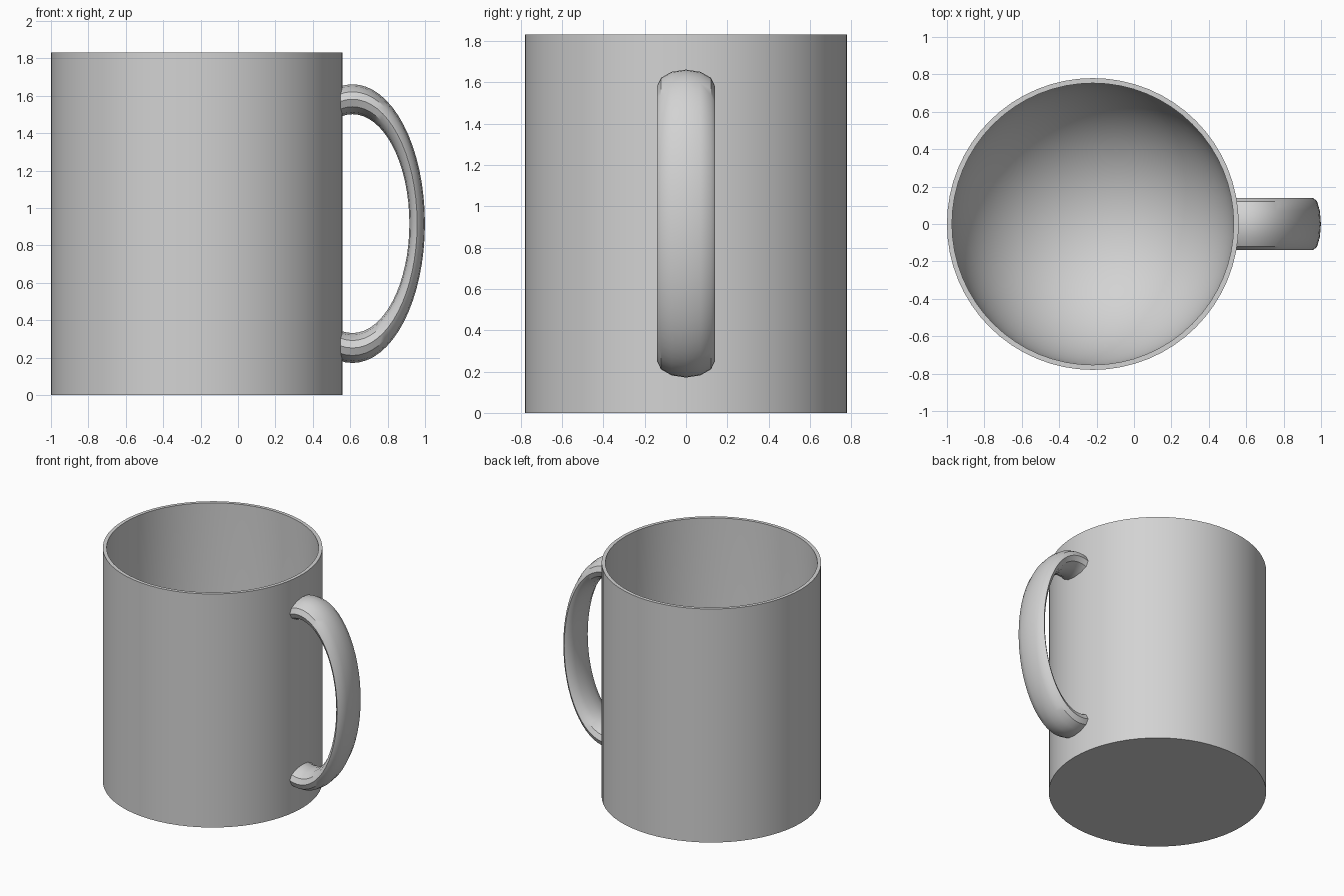
import bpy, bmesh
from math import sin, cos, pi, radians
from mathutils import Matrix, Vector

if "Cube" in bpy.data.objects:
    bpy.data.objects.remove(bpy.data.objects["Cube"])

CENTRE_X = -0.22
OUTER, INNER, HEIGHT, FLOOR = 0.78, 0.753, 1.83, 0.03

grey = bpy.data.materials.new("light_grey")
grey.use_nodes = True
colour = (0.65, 0.65, 0.65, 1)
grey.diffuse_color = colour
grey.node_tree.nodes["Principled BSDF"].inputs["Base Color"].default_value = colour


def finish(name, bm):
    """Turn a bmesh into a smooth-shaded grey object."""
    bmesh.ops.recalc_face_normals(bm, faces=bm.faces)
    mesh = bpy.data.meshes.new(name)
    bm.to_mesh(mesh)
    bm.free()
    mesh.materials.append(grey)
    obj = bpy.data.objects.new(name, mesh)
    bpy.context.collection.objects.link(obj)
    bpy.ops.object.select_all(action='DESELECT')
    obj.select_set(True)
    bpy.context.view_layer.objects.active = obj
    bpy.ops.object.shade_smooth_by_angle(angle=radians(35))
    return obj


def spin_profile(points, axis, steps, closed):
    """Revolve a profile fully around an axis through the origin."""
    bm = bmesh.new()
    verts = [bm.verts.new(p) for p in points]
    pairs = list(zip(verts, verts[1:]))
    if closed:
        pairs.append((verts[-1], verts[0]))
    edges = [bm.edges.new(p) for p in pairs]
    bmesh.ops.spin(bm, geom=verts + edges, cent=(0, 0, 0), axis=axis,
                   angle=2 * pi, steps=steps)
    bmesh.ops.remove_doubles(bm, verts=bm.verts, dist=0.0005)
    return bm


# Cup: thin straight wall, flat underside, rounded bowl floor inside
profile = [(0, 0, 0), (OUTER, 0, 0), (OUTER, 0, HEIGHT), (INNER, 0, HEIGHT)]
for i in range(17):
    a = i / 16 * pi / 2
    profile.append((INNER * cos(a), 0, FLOOR + INNER * (1 - sin(a))))
cup = spin_profile(profile, (0, 0, 1), 64, False)
bmesh.ops.translate(cup, verts=cup.verts, vec=(CENTRE_X, 0, 0))
finish("cup_body", cup)

# Handle: stretched ring, trimmed so its ends stop inside the cup wall
ring = [(0.665 + 0.08 * cos(k * pi / 6), 0.14 * sin(k * pi / 6), 0)
        for k in range(12)]
handle = spin_profile(ring, (0, 1, 0), 64, True)
bmesh.ops.transform(handle, verts=handle.verts,
                    matrix=Matrix.Translation((0.612, 0, 0.916))
                    @ Matrix.Diagonal((0.52, 1, 1, 1)))
bmesh.ops.bisect_plane(handle, geom=handle.verts[:] + handle.edges[:] + handle.faces[:],
                       plane_co=Vector((0.538, 0, 0)), plane_no=Vector((1, 0, 0)),
                       clear_inner=True)
bmesh.ops.holes_fill(handle, edges=[e for e in handle.edges if e.is_boundary])
finish("handle", handle)
